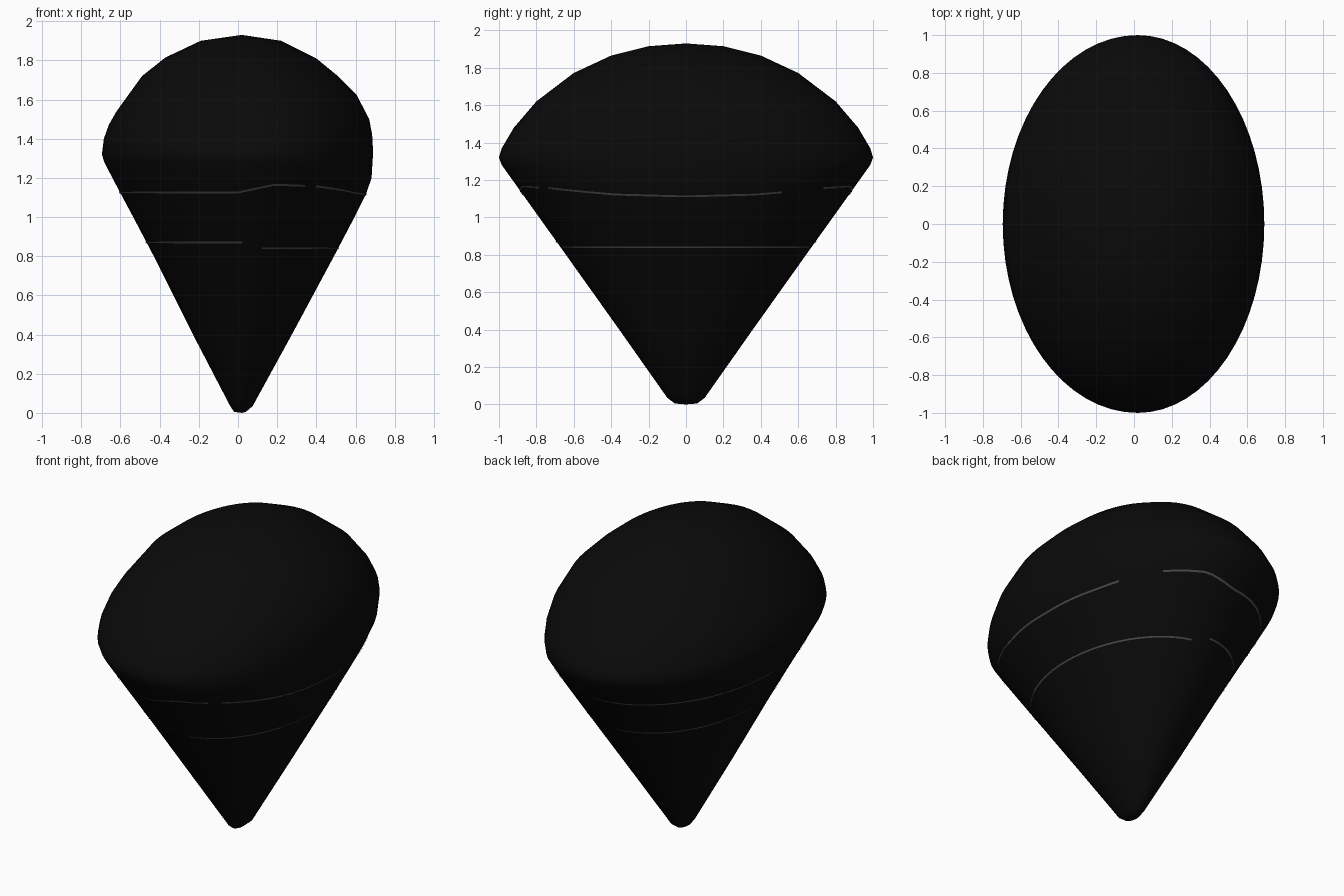
import bpy
from math import cos, sin, radians

if "Cube" in bpy.data.objects:
    bpy.data.objects.remove(bpy.data.objects["Cube"])

CX = 0.02   # axis of the cone
SEG = 64

# Profiles as (distance from axis, z), tip to crown: left, front/back and right
LEFT = [(0, 0), (.03, .005), (.06, .035), (.25, .4), (.45, .8), (.555, 1.0), (.63, 1.14), (.703, 1.28),
        (.715, 1.32), (.705, 1.4), (.68, 1.47), (.64, 1.54), (.51, 1.72), (.39, 1.815), (.21, 1.9), (0, 1.93)]
SIDE = [(0, 0), (.06, .005), (.10, .035), (.357, .4), (.642, .8), (.785, 1.0), (.885, 1.14), (.985, 1.28),
        (1.0, 1.32), (.985, 1.37), (.92, 1.48), (.8, 1.62), (.6, 1.772), (.4, 1.865), (.2, 1.915), (0, 1.93)]
RIGHT = [(0, 0), (.03, .005), (.055, .035), (.255, .4), (.47, .8), (.575, 1.0), (.635, 1.12), (.662, 1.2),
         (.67, 1.33), (.665, 1.42), (.65, 1.5), (.585, 1.625), (.49, 1.72), (.38, 1.81), (.2, 1.9), (0, 1.93)]


def point(i, a):
    """Surface point of profile step i at angle a (0 = right, elliptical sections)."""
    rx, zx = (RIGHT if cos(a) > 0 else LEFT)[i]
    ry, zy = SIDE[i]
    return (CX * min(1, i / 2) + rx * cos(a), ry * sin(a), zx * cos(a) ** 2 + zy * sin(a) ** 2)


def surface_at(z, a, grow):
    """Surface point at height z and angle a, pushed slightly outwards."""
    for i in range(1, len(SIDE) - 1):
        p, q = point(i, a), point(i + 1, a)
        if p[2] <= z <= q[2]:
            t = (z - p[2]) / (q[2] - p[2])
            x, y = (p[k] + t * (q[k] - p[k]) for k in (0, 1))
            return (x + grow * cos(a), y + grow * sin(a), z)


def make(name, verts, faces, colour):
    me = bpy.data.meshes.new(name)
    me.from_pydata(verts, [], faces)
    me.shade_smooth()
    mat = bpy.data.materials.new(name + "_colour")
    mat.diffuse_color = (*colour, 1)
    mat.use_nodes = True
    mat.node_tree.nodes["Principled BSDF"].inputs["Base Color"].default_value = mat.diffuse_color
    me.materials.append(mat)
    ob = bpy.data.objects.new(name, me)
    bpy.context.collection.objects.link(ob)


# Domed cone body
n = len(SIDE)
verts = [(CX, 0, 0)]
for i in range(1, n - 1):
    verts += [point(i, radians(360 * k / SEG)) for k in range(SEG)]
verts.append((CX, 0, 1.93))
top = len(verts) - 1
faces = []
for k in range(SEG):
    m = (k + 1) % SEG
    faces.append((0, 1 + m, 1 + k))
    for r in range(n - 3):
        b, c = 1 + r * SEG, 1 + (r + 1) * SEG
        faces.append((b + k, b + m, c + m, c + k))
    faces.append((top - SEG + k, top - SEG + m, top))
make("domed_cone", verts, faces, (.003, .003, .003))


# Thin seam ribbons lying on the cone
def height(keys, d):
    d = abs((d + 180) % 360 - 180)
    for (d0, z0), (d1, z1) in zip(keys, keys[1:]):
        if d0 <= d <= d1:
            return z0 + (z1 - z0) * (d - d0) / (d1 - d0)


def seam(name, keys, arcs, half):
    verts, faces = [], []
    for start, end in arcs:
        steps = max(2, round((end - start) / 4))
        for s in range(steps + 1):
            d = start + (end - start) * s / steps
            z = height(keys, d)
            verts += [surface_at(z + h, radians(d), .004) for h in (-half, half)]
            if s:
                v = len(verts)
                faces.append((v - 4, v - 2, v - 1, v - 3))
    make(name, verts, faces, (.07, .07, .07))


seam("upper_seam", [(0, 1.112), (25, 1.122), (54, 1.157), (75, 1.165), (92, 1.125), (180, 1.125)],
     [(-54, 35), (54, 268), (268, 300)], .005)
seam("lower_seam", [(0, .84), (88, .84), (89, .87), (180, .87)],
     [(-78, 78), (90, 270)], .004)
